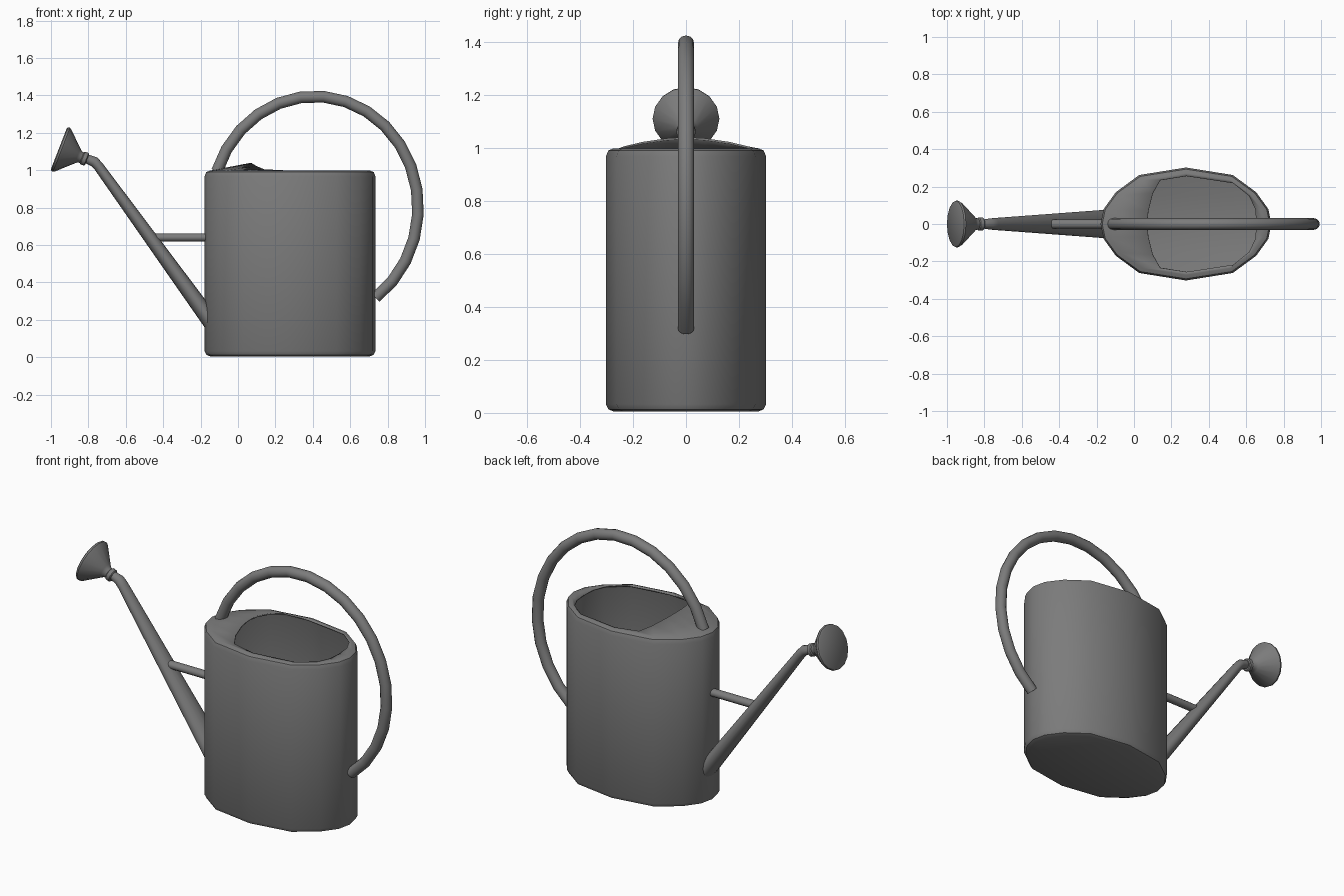
import bpy, bmesh, math
from mathutils import Vector

cube = bpy.data.objects.get("Cube")
if cube:
    bpy.data.objects.remove(cube, do_unlink=True)

metal = bpy.data.materials.new("dark_grey_metal")
metal.use_nodes = True
colour = (0.2, 0.2, 0.2, 1)
metal.diffuse_color = colour
metal.node_tree.nodes["Principled BSDF"].inputs["Base Color"].default_value = colour


def loft(name, rings, cap_start=True, cap_end=True, angle=40, shell=0):
    """Join rings of points into one skinned object."""
    bm = bmesh.new()
    loops = [[bm.verts.new(p) for p in ring] for ring in rings]
    n = len(loops[0])
    for a, b in zip(loops, loops[1:]):
        for i in range(n):
            j = (i + 1) % n
            bm.faces.new((a[i], a[j], b[j], b[i]))
    if cap_start:
        bm.faces.new(loops[0][::-1])
    if cap_end:
        bm.faces.new(loops[-1])
    bmesh.ops.recalc_face_normals(bm, faces=bm.faces[:])
    mesh = bpy.data.meshes.new(name)
    bm.to_mesh(mesh)
    bm.free()
    mesh.materials.append(metal)
    obj = bpy.data.objects.new(name, mesh)
    bpy.context.collection.objects.link(obj)
    bpy.ops.object.select_all(action='DESELECT')
    obj.select_set(True)
    bpy.context.view_layer.objects.active = obj
    bpy.ops.object.shade_smooth_by_angle(angle=math.radians(angle))
    if shell:
        mod = obj.modifiers.new("wall", 'SOLIDIFY')
        mod.thickness = shell
        mod.offset = -1
    return obj


def tube(name, path, sides=12, angle=40):
    """Sweep ellipses along (x, z, in-plane radius, y radius) stations."""
    pts = [Vector((x, 0, z)) for x, z, _, _ in path]
    rings = []
    for k, (_, _, rp, ry) in enumerate(path):
        t = (pts[min(k + 1, len(pts) - 1)] - pts[max(k - 1, 0)]).normalized()
        side = Vector((-t.z, 0, t.x))
        ring = []
        for i in range(sides):
            a = 2 * math.pi * i / sides
            ring.append(pts[k] + side * rp * math.cos(a) + Vector((0, ry * math.sin(a), 0)))
        rings.append(ring)
    return loft(name, rings, angle=angle)


# Oval body: one quarter of the outline, mirrored twice
CX, HX, HY = 0.278, 0.457, 0.302
quarter = [(HX, 0), (0.44, 0.08), (0.375, 0.17), (0.25, 0.262), (0, HY)]
half = quarter + [(-x, y) for x, y in quarter[-2::-1]]
outline = half + [(x, -y) for x, y in half[-2:0:-1]]


def body_ring(z, inset):
    sx, sy = 1 - inset / HX, 1 - inset / HY
    return [(CX + x * sx, y * sy, z) for x, y in outline]


# Filling hole: front edge rises into a shallow hood
hole_half = [(0.655, 0, 0.995), (0.648, 0.08, 0.995), (0.615, 0.15, 0.995),
             (0.53, 0.218, 0.995), (0.28, 0.256, 0.997), (0.14, 0.235, 1.005),
             (0.10, 0.165, 1.022), (0.076, 0.07, 1.036), (0.07, 0, 1.04)]
hole = hole_half + [(x, -y, z) for x, y, z in hole_half[-2:0:-1]]

body = [body_ring(z, i) for z, i in
        ((0.005, 0.03), (0.013, 0.01), (0.033, 0), (0.967, 0), (0.99, 0.009), (0.998, 0.03))]
loft("can_body", body + [hole], cap_end=False, shell=0.008)

# Arched handle from the hood round to the back
R = 0.031
arc = []
STEPS = 17
for k in range(STEPS + 1):
    a = math.radians(161 - 215 * k / STEPS)
    arc.append((0.41 + 0.553 * math.cos(a), 0.8 + 0.595 * math.sin(a), R, R))
tube("handle", arc)

# Tapered spout, flattened wide at its root
tube("spout", [(-0.14, 0.185, 0.046, 0.077), (-0.745, 1.02, 0.027, 0.032),
               (-0.768, 1.045, 0.028, 0.03), (-0.81, 1.062, 0.024, 0.024)], sides=16)

# Brace between spout and body
tube("spout_brace", [(-0.44, 0.64, 0.022, 0.025), (-0.16, 0.64, 0.022, 0.025)])

# Collar and sprinkler rose share one tilted axis
def along_axis(profile):
    return [(-0.765 - 0.932 * t, 1.04 + 0.362 * t, r, r) for t, r in profile]


tube("rose_collar", along_axis([(0.045, 0.03), (0.05, 0.036), (0.07, 0.036), (0.075, 0.03)]), 16)
tube("sprinkler_rose", along_axis([(0.06, 0.028), (0.088, 0.032), (0.1, 0.043), (0.182, 0.12),
                                   (0.192, 0.126), (0.202, 0.124), (0.207, 0.116)]), 16)
